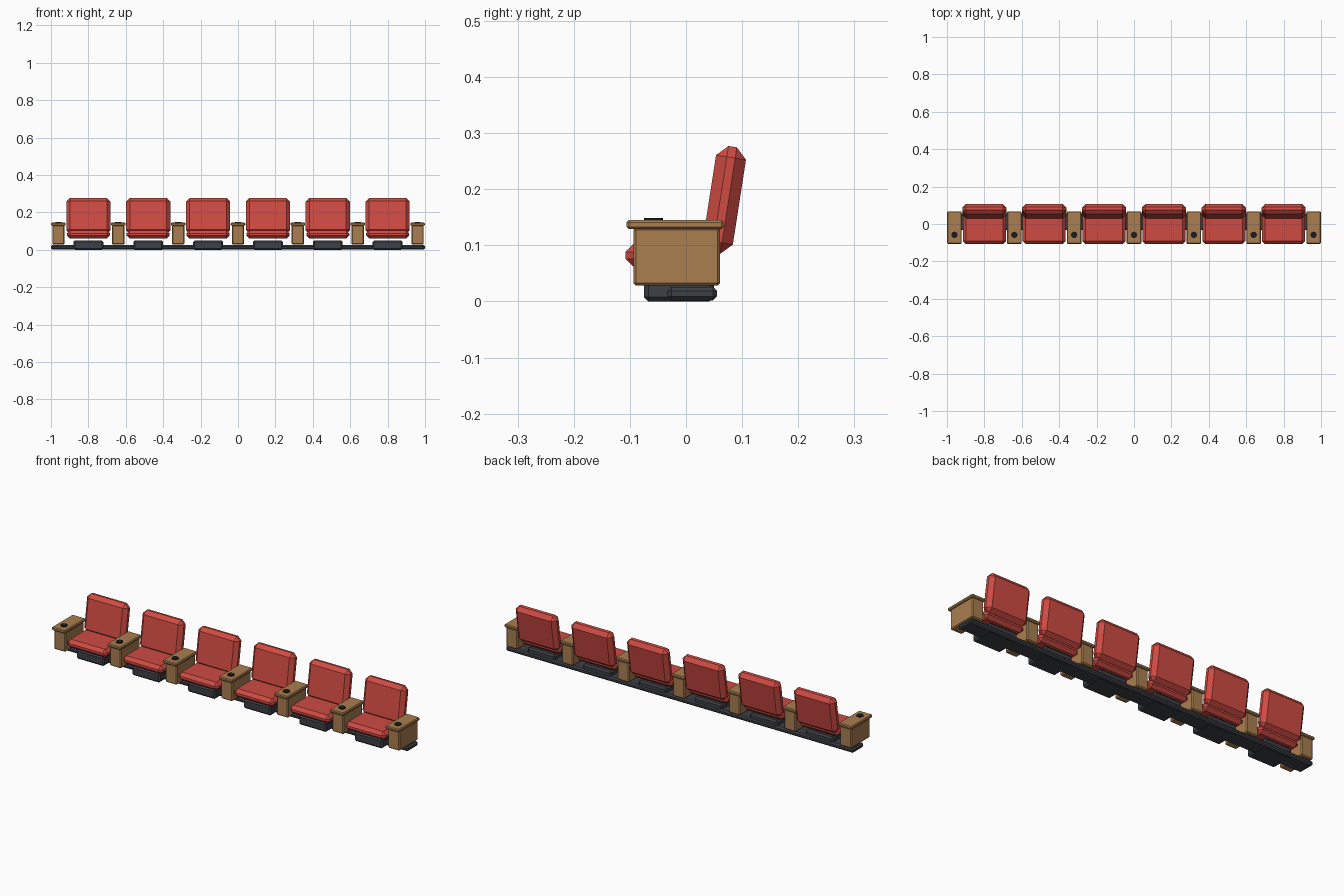
import bpy, bmesh
from math import radians
from mathutils import Matrix

if "Cube" in bpy.data.objects:
    bpy.data.objects.remove(bpy.data.objects["Cube"])


def material(name, rgb):
    m = bpy.data.materials.new(name)
    m.diffuse_color = (*rgb, 1)
    m.use_nodes = True
    m.node_tree.nodes["Principled BSDF"].inputs["Base Color"].default_value = m.diffuse_color
    return m


RED = material("red_fabric", (0.62, 0.07, 0.055))
WOOD = material("wood", (0.40, 0.21, 0.08))
DARK = material("dark_metal", (0.045, 0.05, 0.06))
BLACK = material("black_plastic", (0.012, 0.012, 0.015))


def finish(name, bm, mat):
    me = bpy.data.meshes.new(name)
    bm.to_mesh(me)
    bm.free()
    me.materials.append(mat)
    ob = bpy.data.objects.new(name, me)
    bpy.context.collection.objects.link(ob)
    return ob


def box(name, x, y, z, bevel, mat, tilt=0):
    """Chamfered box from (min, max) ranges, tilted about its centre."""
    mid = [(a + b) / 2 for a, b in (x, y, z)]
    size = [b - a for a, b in (x, y, z)]
    bm = bmesh.new()
    bmesh.ops.create_cube(bm, size=1, matrix=Matrix.Diagonal((*size, 1)))
    bmesh.ops.bevel(bm, geom=bm.edges[:], offset=bevel, segments=1,
                    affect='EDGES', profile=0.5)
    ob = finish(name, bm, mat)
    ob.location = mid
    ob.rotation_euler.x = radians(tilt)
    return ob


def disc(name, x, y, z0, z1, r, mat):
    bm = bmesh.new()
    bmesh.ops.create_cone(bm, cap_ends=True, segments=16, radius1=r, radius2=r, depth=z1 - z0)
    ob = finish(name, bm, mat)
    ob.location = (x, y, (z0 + z1) / 2)


def span(c, half):
    return (c - half, c + half)


# Long floor rail joining the row
box("floor_rail", (-1, 1), (-0.033, 0.055), (0.002, 0.026), 0.007, DARK)

# Six seats, each with a pedestal, cushion and reclined back
for i in range(6):
    x = -0.8 + 0.32 * i
    box(f"pedestal_{i+1}", span(x, 0.08), (-0.075, 0.05), (0, 0.05), 0.008, DARK)
    box(f"seat_cushion_{i+1}", span(x, 0.115), (-0.108, 0.06), (0.06, 0.104), 0.016, RED)
    box(f"seat_back_{i+1}", span(x, 0.118), span(0.0685, 0.027), span(0.181, 0.096),
        0.0195, RED, tilt=-8.8)

# Seven wooden arm consoles with overhanging tops and cup holders
for i in range(7):
    x = -0.96 + 0.32 * i
    box(f"arm_console_{i+1}", span(x, 0.033), (-0.094, 0.061), (0.028, 0.132), 0.005, WOOD)
    box(f"arm_top_{i+1}", span(x, 0.039), (-0.106, 0.067), (0.129, 0.145), 0.004, WOOD)
    disc(f"cup_holder_{i+1}", x, -0.058, 0.143, 0.149, 0.017, BLACK)
